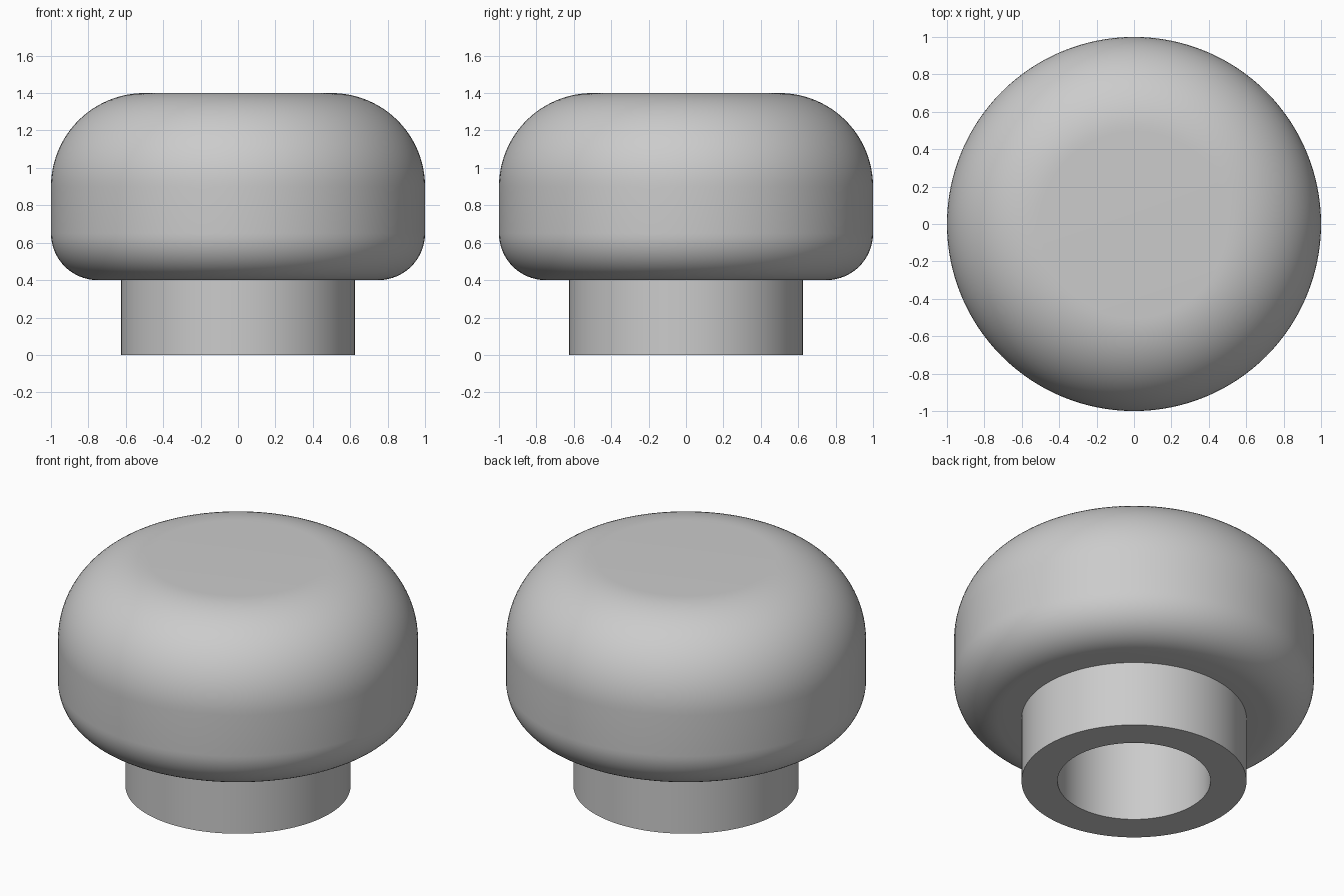
import bpy
import bmesh
import math

cube = bpy.data.objects.get("Cube")
if cube:
    bpy.data.objects.remove(cube, do_unlink=True)

SEGMENTS = 128

grey = bpy.data.materials.new("light grey")
grey.use_nodes = True
colour = (0.6, 0.6, 0.6, 1)
grey.diffuse_color = colour
grey.node_tree.nodes["Principled BSDF"].inputs["Base Color"].default_value = colour


def fillet(cx, cz, radius, start, end, steps):
    """Arc points in the radius/height plane, angles in degrees."""
    angles = [math.radians(start + (end - start) * i / steps) for i in range(steps + 1)]
    return [(cx + radius * math.cos(a), cz + radius * math.sin(a)) for a in angles]


def lathe(name, profile):
    """Spin a radius/height profile round z; points on the axis become poles."""
    bm = bmesh.new()
    verts = [bm.verts.new((r, 0, z)) for r, z in profile]
    edges = [bm.edges.new(pair) for pair in zip(verts, verts[1:])]
    bmesh.ops.spin(bm, geom=verts + edges, cent=(0, 0, 0), axis=(0, 0, 1),
                   angle=math.tau, steps=SEGMENTS, use_duplicate=False)
    bmesh.ops.remove_doubles(bm, verts=bm.verts[:], dist=0.0001)
    bmesh.ops.recalc_face_normals(bm, faces=bm.faces[:])
    mesh = bpy.data.meshes.new(name)
    bm.to_mesh(mesh)
    bm.free()
    mesh.materials.append(grey)
    obj = bpy.data.objects.new(name, mesh)
    bpy.context.collection.objects.link(obj)
    bpy.ops.object.select_all(action="DESELECT")
    obj.select_set(True)
    bpy.context.view_layer.objects.active = obj
    bpy.ops.object.shade_smooth_by_angle(angle=math.radians(30))
    return obj


# One-piece knob: blind bore, hollow collar, and rounded head
bore = [(0, 0.9), (0.425, 0.9), (0.425, 0)]
collar = [(0.625, 0), (0.625, 0.4)]
head = fillet(0.75, 0.65, 0.25, -90, 0, 16) + fillet(0.5, 0.9, 0.5, 0, 90, 24)
lathe("knob", bore + collar + head + [(0, 1.4)])
